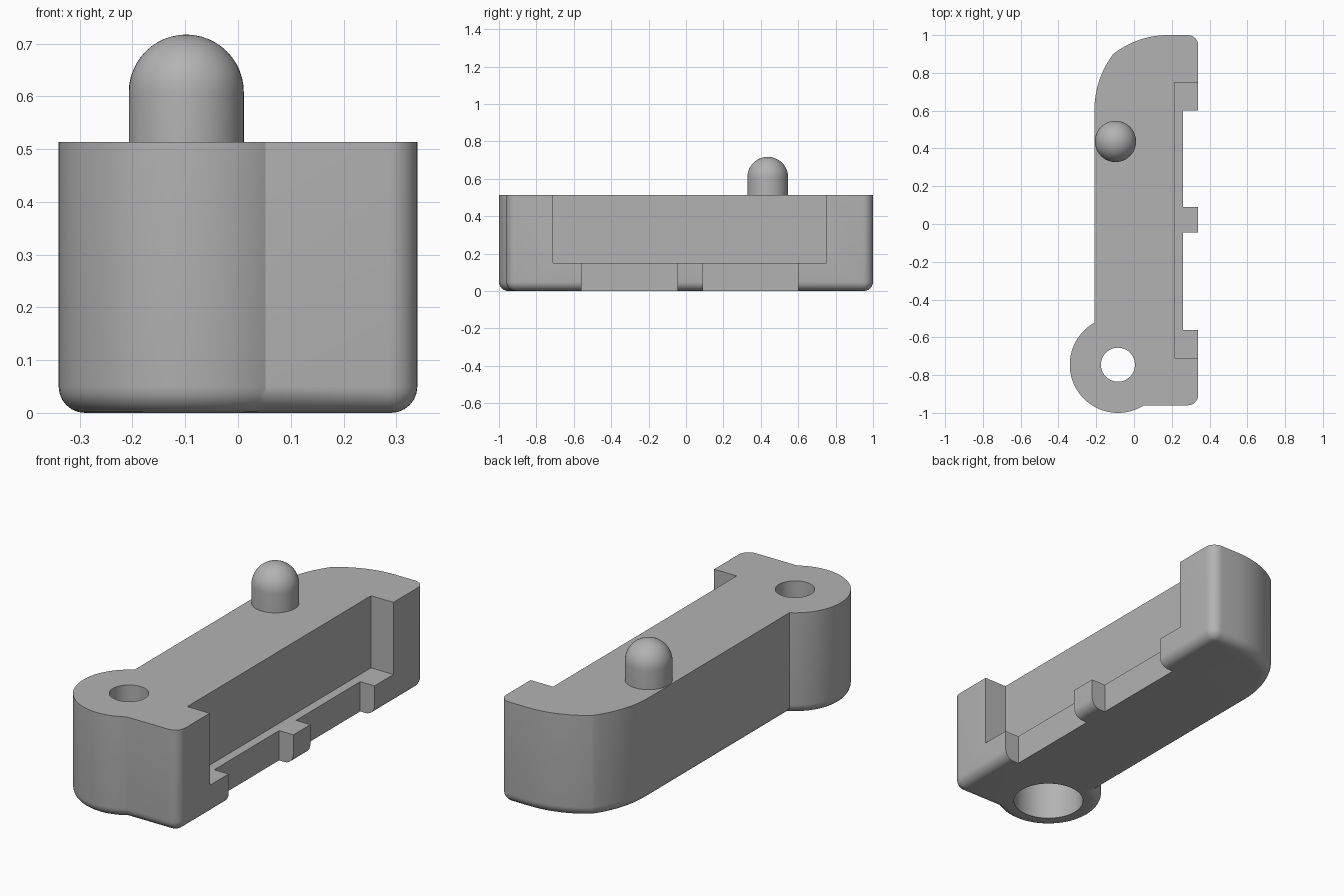
import bpy, bmesh
from math import sin, cos, pi, radians

if "Cube" in bpy.data.objects:
    bpy.data.objects.remove(bpy.data.objects["Cube"], do_unlink=True)

HEIGHT, FILLET = 0.513, 0.05
BOSS = (-0.085, -0.745)

grey = bpy.data.materials.new("plain grey")
grey.use_nodes = True
grey.diffuse_color = (0.45, 0.45, 0.45, 1)
grey.node_tree.nodes["Principled BSDF"].inputs["Base Color"].default_value = grey.diffuse_color


def arc(cx, cy, r, start, end, n):
    angles = [radians(start + (end - start) * i / n) for i in range(n + 1)]
    return [(cx + r * cos(a), cy + r * sin(a)) for a in angles]


def inset(points, d):
    """Move every side of a convex counter-clockwise outline inward by d."""
    result = []
    for i, (x, y) in enumerate(points):
        px, py = points[i - 1]
        nx, ny = points[(i + 1) % len(points)]
        ax, ay, bx, by = x - px, y - py, nx - x, ny - y
        la, lb = (ax * ax + ay * ay) ** 0.5, (bx * bx + by * by) ** 0.5
        ax, ay, bx, by = ax / la, ay / la, bx / lb, by / lb
        k = d / (1 + ax * bx + ay * by)
        result.append((x - k * (ay + by), y + k * (ax + bx)))
    return result


def stack(name, rings):
    """Skin rings of (outline, z) into a closed solid."""
    bm = bmesh.new()
    loops = [[bm.verts.new((x, y, z)) for x, y in pts] for pts, z in rings]
    bm.faces.new(loops[0][::-1])
    bm.faces.new(loops[-1])
    for low, high in zip(loops, loops[1:]):
        for i in range(len(low)):
            j = (i + 1) % len(low)
            bm.faces.new((low[i], low[j], high[j], high[i]))
    mesh = bpy.data.meshes.new(name)
    bm.to_mesh(mesh)
    bm.free()
    obj = bpy.data.objects.new(name, mesh)
    bpy.context.collection.objects.link(obj)
    mesh.materials.append(grey)
    return obj


def rounded_prism(name, outline):
    steps = [radians(15 * i) for i in range(7)]
    rings = [(inset(outline, FILLET * (1 - sin(a))), FILLET * (1 - cos(a))) for a in steps]
    return stack(name, rings + [(outline, HEIGHT)])


def block(name, x0, x1, y0, y1, z0, z1):
    pts = [(x0, y0), (x1, y0), (x1, y1), (x0, y1)]
    return stack(name, [(pts, z0), (pts, z1)])


def cylinder(name, r, z0, z1):
    pts = arc(*BOSS, r, 0, 354.375, 63)
    return stack(name, [(pts, z0), (pts, z1)])


def smooth(obj):
    bpy.ops.object.select_all(action='DESELECT')
    obj.select_set(True)
    bpy.context.view_layer.objects.active = obj
    bpy.ops.object.shade_smooth_by_angle(angle=radians(30))


# Main bar: two rounded right corners and a swept back-left end
outline = [(-0.085, -0.96)]
outline += arc(0.285, -0.905, 0.055, -90, 0, 8)
outline += arc(0.285, 0.945, 0.055, 0, 90, 8)
outline += arc(0.18, 0.53, 0.47, 90, 128, 12)
outline += arc(0.29, 0.6, 0.5, 143.2, 180, 12)
outline += [(-0.21, -0.8)]
body = rounded_prism("body", outline)

# Round boss joined on, then the side recess, notches and stepped hole cut away
tools = [
    (rounded_prism("boss", arc(*BOSS, 0.255, 0, 356.25, 95)), 'UNION'),
    (block("side_recess", 0.215, 0.5, -0.71, 0.75, 0.15, 0.7), 'DIFFERENCE'),
    (block("front_notch", 0.26, 0.5, -0.56, -0.045, -0.1, 0.2), 'DIFFERENCE'),
    (block("back_notch", 0.26, 0.5, 0.09, 0.6, -0.1, 0.2), 'DIFFERENCE'),
    (cylinder("through_hole", 0.09, -0.1, 0.7), 'DIFFERENCE'),
    (cylinder("counterbore", 0.167, -0.1, 0.36), 'DIFFERENCE'),
]
for tool, operation in tools:
    mod = body.modifiers.new(tool.name, 'BOOLEAN')
    mod.operation, mod.solver, mod.object = operation, 'EXACT', tool

bpy.context.view_layer.update()
depsgraph = bpy.context.evaluated_depsgraph_get()
result = bpy.data.meshes.new_from_object(body.evaluated_get(depsgraph))
body.modifiers.clear()
body.data = result
for tool, _ in tools:
    bpy.data.objects.remove(tool, do_unlink=True)
smooth(body)

# Dome-topped pin
R, SHOULDER = 0.109, 0.608
rings = [(0.5, R)] + [(SHOULDER + R * sin(a), R * cos(a))
                      for a in (pi / 2 * i / 12 for i in range(12))]
rings.append((SHOULDER + R, 0.002))
pin = stack("pin", [(arc(-0.098, 0.437, r, 0, 352.5, 47), z) for z, r in rings])
smooth(pin)
